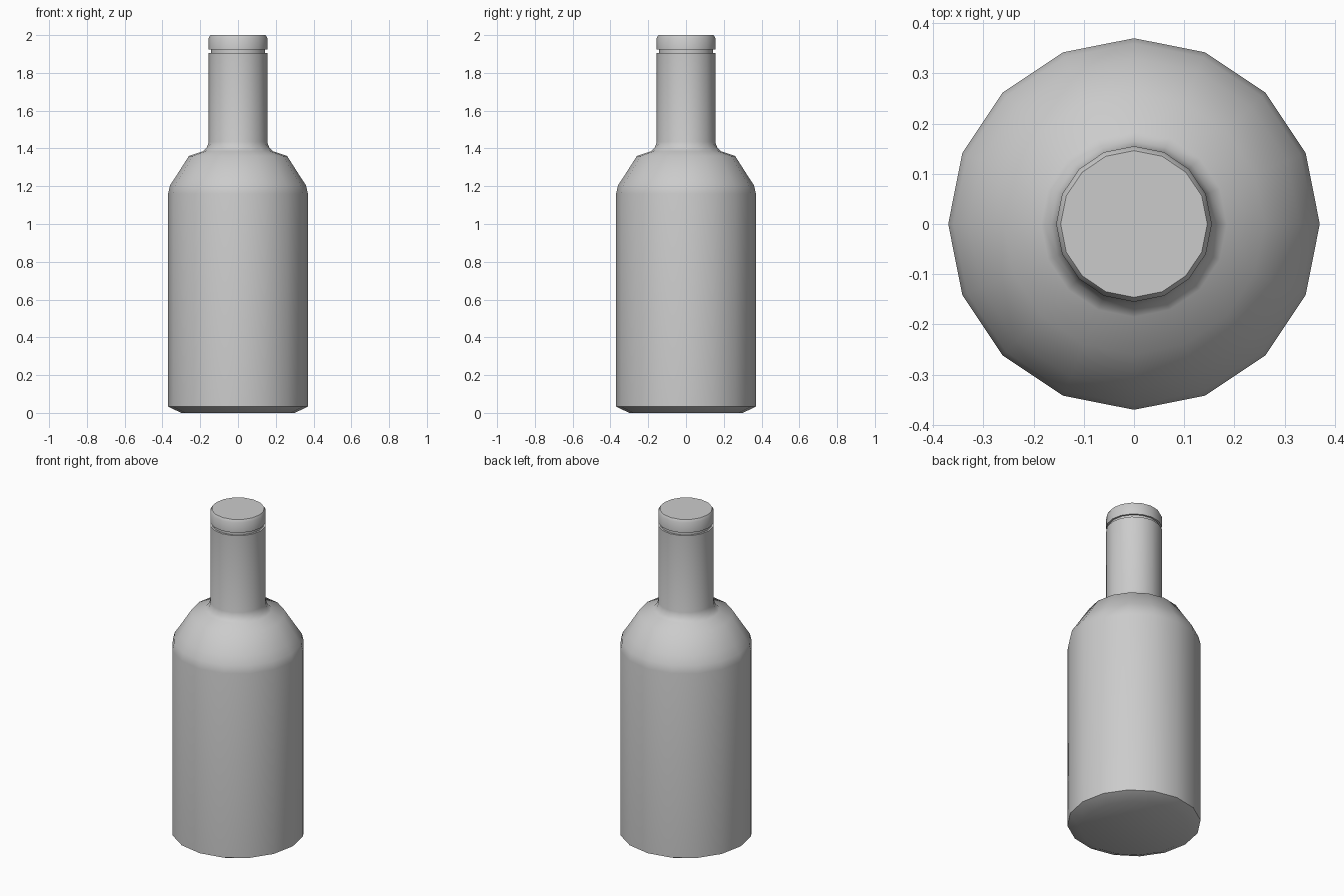
import bpy, bmesh, math

cube = bpy.data.objects.get("Cube")
if cube:
    bpy.data.objects.remove(cube, do_unlink=True)

SIDES = 16

glass = bpy.data.materials.new("light_grey")
glass.use_nodes = True
colour = (0.6, 0.6, 0.6, 1)
glass.diffuse_color = colour
glass.node_tree.nodes["Principled BSDF"].inputs["Base Color"].default_value = colour


def lathe(name, profile, sharp_angle):
    """Spin (radius, height) points round z and cap both ends."""
    bm = bmesh.new()
    rings = []
    for r, z in profile:
        rings.append([bm.verts.new((r * math.cos(a), r * math.sin(a), z))
                      for a in (math.tau * i / SIDES for i in range(SIDES))])
    for low, high in zip(rings, rings[1:]):
        for i in range(SIDES):
            j = (i + 1) % SIDES
            bm.faces.new((low[i], low[j], high[j], high[i]))
    bm.faces.new(rings[0][::-1])
    bm.faces.new(rings[-1])
    mesh = bpy.data.meshes.new(name)
    bm.to_mesh(mesh)
    bm.free()
    mesh.materials.append(glass)
    obj = bpy.data.objects.new(name, mesh)
    bpy.context.collection.objects.link(obj)
    bpy.ops.object.select_all(action="DESELECT")
    obj.select_set(True)
    bpy.context.view_layer.objects.active = obj
    bpy.ops.object.shade_smooth_by_angle(angle=math.radians(sharp_angle))
    return obj


# Body with bevelled base, rounded shoulder, flared neck and groove under the lip
lathe("bottle", [
    (0.30, 0), (0.37, 0.033),
    (0.37, 1.16), (0.36, 1.205), (0.33, 1.25), (0.26, 1.36),
    (0.185, 1.385), (0.165, 1.405), (0.155, 1.435),
    (0.155, 1.905), (0.144, 1.905), (0.144, 1.923),
    (0.155, 1.923), (0.155, 1.985), (0.146, 2.0),
], 50)
